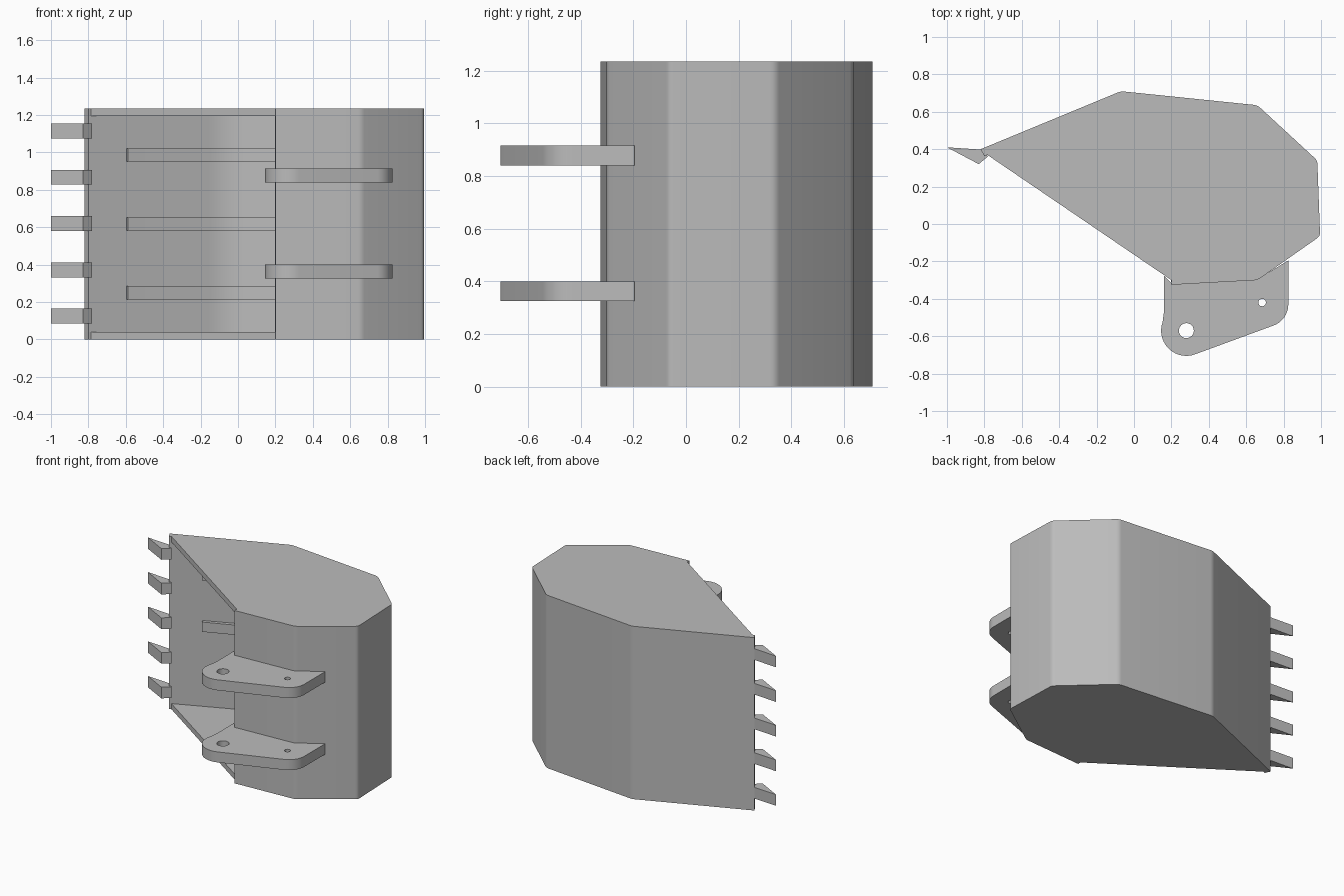
import bpy
import bmesh
from math import cos, sin, radians
from mathutils import Vector

if "Cube" in bpy.data.objects:
    bpy.data.objects.remove(bpy.data.objects["Cube"], do_unlink=True)

HEIGHT = 1.235
SIDE = 0.04
WALL = 0.03

steel = bpy.data.materials.new("grey_steel")
steel.use_nodes = True
GREY = (0.5, 0.5, 0.5, 1)
steel.diffuse_color = GREY
steel.node_tree.nodes["Principled BSDF"].inputs["Base Color"].default_value = GREY


def prism(name, loops, z0, z1):
    """Extrude a flat outline (first loop) with optional holes from z0 to z1."""
    curve = bpy.data.curves.new(name, "CURVE")
    curve.dimensions = "2D"
    curve.fill_mode = "BOTH"
    curve.extrude = (z1 - z0) / 2
    for loop in loops:
        spline = curve.splines.new("POLY")
        spline.points.add(len(loop) - 1)
        for point, co in zip(spline.points, loop):
            point.co = (co[0], co[1], 0, 1)
        spline.use_cyclic_u = True
    temp = bpy.data.objects.new(name + "_outline", curve)
    bpy.context.collection.objects.link(temp)
    mesh = bpy.data.meshes.new_from_object(
        temp.evaluated_get(bpy.context.evaluated_depsgraph_get()))
    bpy.data.objects.remove(temp, do_unlink=True)
    bm = bmesh.new()
    bm.from_mesh(mesh)
    bmesh.ops.remove_doubles(bm, verts=bm.verts, dist=0.0005)
    bmesh.ops.translate(bm, verts=bm.verts, vec=(0, 0, (z0 + z1) / 2))
    bmesh.ops.recalc_face_normals(bm, faces=bm.faces)
    bm.to_mesh(mesh)
    bm.free()
    mesh.name = name
    mesh.materials.clear()
    mesh.materials.append(steel)
    obj = bpy.data.objects.new(name, mesh)
    bpy.context.collection.objects.link(obj)
    bpy.ops.object.select_all(action="DESELECT")
    obj.select_set(True)
    bpy.context.view_layer.objects.active = obj
    bpy.ops.object.shade_smooth_by_angle(angle=radians(30))
    return obj


def rounded(path, setback, steps=5):
    """Round the inner corners of an open path."""
    out = [path[0]]
    for a, b, c in zip(path, path[1:], path[2:]):
        p = b + (a - b).normalized() * setback
        q = b + (c - b).normalized() * setback
        for i in range(steps + 1):
            t = i / steps
            out.append(p.lerp(b, t).lerp(b.lerp(q, t), t))
    return out + [path[-1]]


def inset(path, dist):
    """Shift an open clockwise path to its right, with mitred corners."""
    normals = []
    for a, b in zip(path, path[1:]):
        d = (b - a).normalized()
        normals.append(Vector((d.y, -d.x)))
    out = [path[0] + normals[0] * dist]
    for p, m, n in zip(path[1:], normals, normals[1:]):
        out.append(p + (m + n) * dist / (1 + m.dot(n)))
    return out + [path[-1] + normals[-1] * dist]


def arc(cx, cy, r, start, end, steps):
    return [Vector((cx + r * cos(radians(start + (end - start) * i / steps)),
                    cy + r * sin(radians(start + (end - start) * i / steps))))
            for i in range(steps + 1)]


# Bucket wall bent from one plate, open towards the front right
bend = [Vector(p) for p in ((-0.82, 0.40), (-0.07, 0.71), (0.66, 0.635), (0.98, 0.34),
                            (0.995, -0.065), (0.66, -0.30), (0.2, -0.325))]
outer = rounded(bend, 0.02)
inner = rounded(inset(bend, WALL), 0.1)
inner[0] = Vector((-0.80, 0.365))
prism("bucket_wall", [outer + inner[::-1]], SIDE, HEIGHT - SIDE)

# Side plates closing both ends
plate = outer + [Vector((0.2, -0.30)), Vector((-0.785, 0.37)), Vector((-0.80, 0.362))]
prism("lower_side_plate", [plate], 0, SIDE)
prism("upper_side_plate", [plate], HEIGHT - SIDE, HEIGHT)

# Wear strips along the inside of the wall
start = bend[0].lerp(bend[1], 0.28)
strip_path = [start, bend[1], bend[2]]
strip = rounded(inset(strip_path, 0.02), 0.1) + rounded(inset(strip_path, 0.06), 0.1)[::-1]
for i in range(3):
    z = 0.25 + 0.368 * i
    prism(f"wear_strip_{i + 1}", [strip], z - 0.035, z + 0.035)

# Digging teeth on the lip
tooth = [(-1, 0.41), (-0.82, 0.398), (-0.78, 0.362), (-0.83, 0.32)]
for i in range(5):
    z = 0.125 + 0.2475 * i
    prism(f"tooth_{i + 1}", [tooth], z - 0.04, z + 0.04)

# Pair of mounting lugs with two pin holes each
lug = [Vector(p) for p in ((0.825, -0.195), (0.66, -0.295), (0.2, -0.315), (0.16, -0.275),
                           (0.16, -0.47))]
lug += arc(0.28, -0.57, 0.135, 160, 290, 20) + arc(0.705, -0.43, 0.12, 290, 360, 10)
pin_holes = [arc(0.28, -0.57, 0.04, 0, 345, 23), arc(0.685, -0.42, 0.02, 0, 345, 23)]
for name, z in (("lower_lug", 0.325), ("upper_lug", 0.84)):
    prism(name, [lug] + pin_holes, z, z + 0.075)
